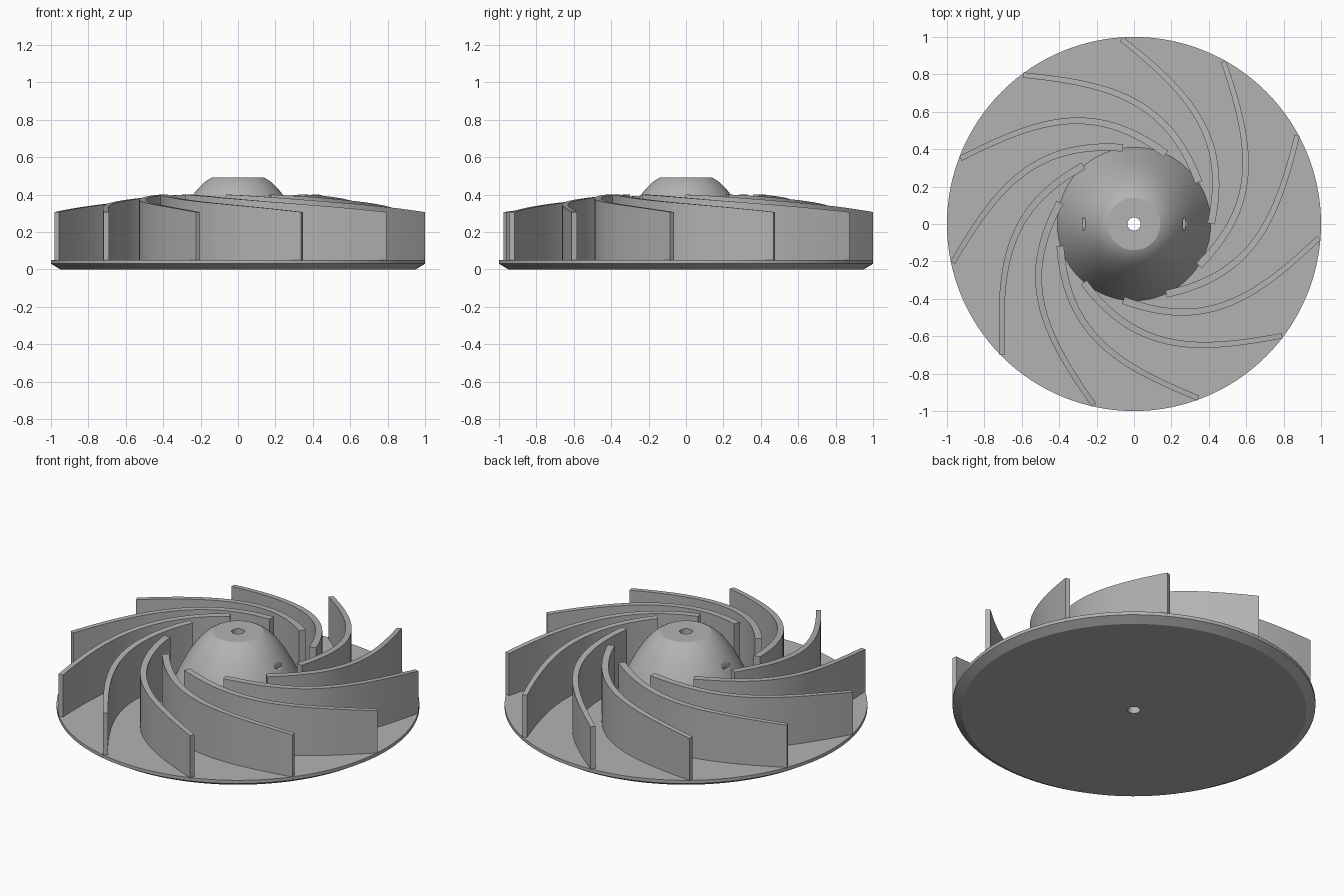
import bpy
import bmesh
import math
from mathutils import Vector, Matrix, geometry

BLADES = 11
SEGMENTS = 128

default = bpy.data.objects.get("Cube")
if default:
    bpy.data.objects.remove(default, do_unlink=True)

grey = bpy.data.materials.new("plain grey")
grey.use_nodes = True
grey.diffuse_color = (0.45, 0.45, 0.45, 1)
grey.node_tree.nodes["Principled BSDF"].inputs["Base Color"].default_value = grey.diffuse_color


def make_object(name, bm, angle=25):
    bmesh.ops.recalc_face_normals(bm, faces=bm.faces)
    mesh = bpy.data.meshes.new(name)
    bm.to_mesh(mesh)
    bm.free()
    mesh.materials.append(grey)
    obj = bpy.data.objects.new(name, mesh)
    bpy.context.collection.objects.link(obj)
    bpy.ops.object.select_all(action='DESELECT')
    obj.select_set(True)
    bpy.context.view_layer.objects.active = obj
    bpy.ops.object.shade_smooth_by_angle(angle=math.radians(angle))
    return obj


def lathe(name, profile):
    """Revolve a closed (radius, height) outline about the z axis."""
    bm = bmesh.new()
    rings = []
    for i in range(SEGMENTS):
        a = 2 * math.pi * i / SEGMENTS
        rings.append([bm.verts.new((r * math.cos(a), r * math.sin(a), z)) for r, z in profile])
    n = len(profile)
    for i, ring in enumerate(rings):
        nxt = rings[(i + 1) % SEGMENTS]
        for j in range(n):
            k = (j + 1) % n
            bm.faces.new((ring[j], nxt[j], nxt[k], ring[k]))
    return make_object(name, bm)


# Base disc with chamfered lower rim and shaft bore
BORE = 0.035
lathe("base_disc", [(BORE, 0), (0.95, 0), (1, 0.03), (1, 0.05), (BORE, 0.05)])

# Domed hub: flat top, bell-shaped flank
flank = geometry.interpolate_bezier(Vector((0.14, 0.49)), Vector((0.25, 0.44)),
                                    Vector((0.34, 0.23)), Vector((0.412, 0.045)), 20)
hub = lathe("hub", [(BORE, 0.045), (BORE, 0.49)] + [tuple(p) for p in flank])

# Thin slits on both sides of the hub
bm = bmesh.new()
for side in (-1, 1):
    place = Matrix.Translation((side * 0.268, 0, 0.36)) @ Matrix.Diagonal((0.2, 1, 1, 1))
    bmesh.ops.create_cone(bm, cap_ends=True, segments=24, radius1=0.035, radius2=0.035,
                          depth=0.06, matrix=place)
cutter = make_object("slit_cutter", bm)
cutter.hide_render = True
cutter.hide_set(True)
cut = hub.modifiers.new("slits", 'BOOLEAN')
cut.object = cutter
cut.operation = 'DIFFERENCE'
cut.solver = 'EXACT'

# Curved blade centre line, hub to rim
start, end = Vector((0.17, 0.375)), Vector((-0.928, 0.35))
path = geometry.interpolate_bezier(start, start + Vector((-0.38, 0.285)),
                                   end + Vector((0.42, 0.214)), end, 32)


def blade(name, turn):
    bm = bmesh.new()
    sections = []
    last = len(path) - 1
    for i, p in enumerate(path):
        tangent = (path[min(i + 1, last)] - path[max(i - 1, 0)]).normalized()
        normal = Vector((-tangent.y, tangent.x))
        half = 0.02 - 0.006 * i / last
        # The top edge slopes down towards the rim
        top = min(0.4, 0.305 + (1 - p.length) * 0.161)
        a, b = p + normal * half, p - normal * half
        sections.append([bm.verts.new((q.x, q.y, z))
                         for q, z in ((a, 0.045), (b, 0.045), (b, top), (a, top))])
    for s, t in zip(sections, sections[1:]):
        for j in range(4):
            k = (j + 1) % 4
            bm.faces.new((s[j], s[k], t[k], t[j]))
    bm.faces.new(sections[0])
    bm.faces.new(sections[-1])
    bmesh.ops.rotate(bm, verts=bm.verts, matrix=Matrix.Rotation(turn, 3, 'Z'))
    return make_object(name, bm)


for n in range(BLADES):
    blade(f"blade_{n + 1}", 2 * math.pi * n / BLADES)
